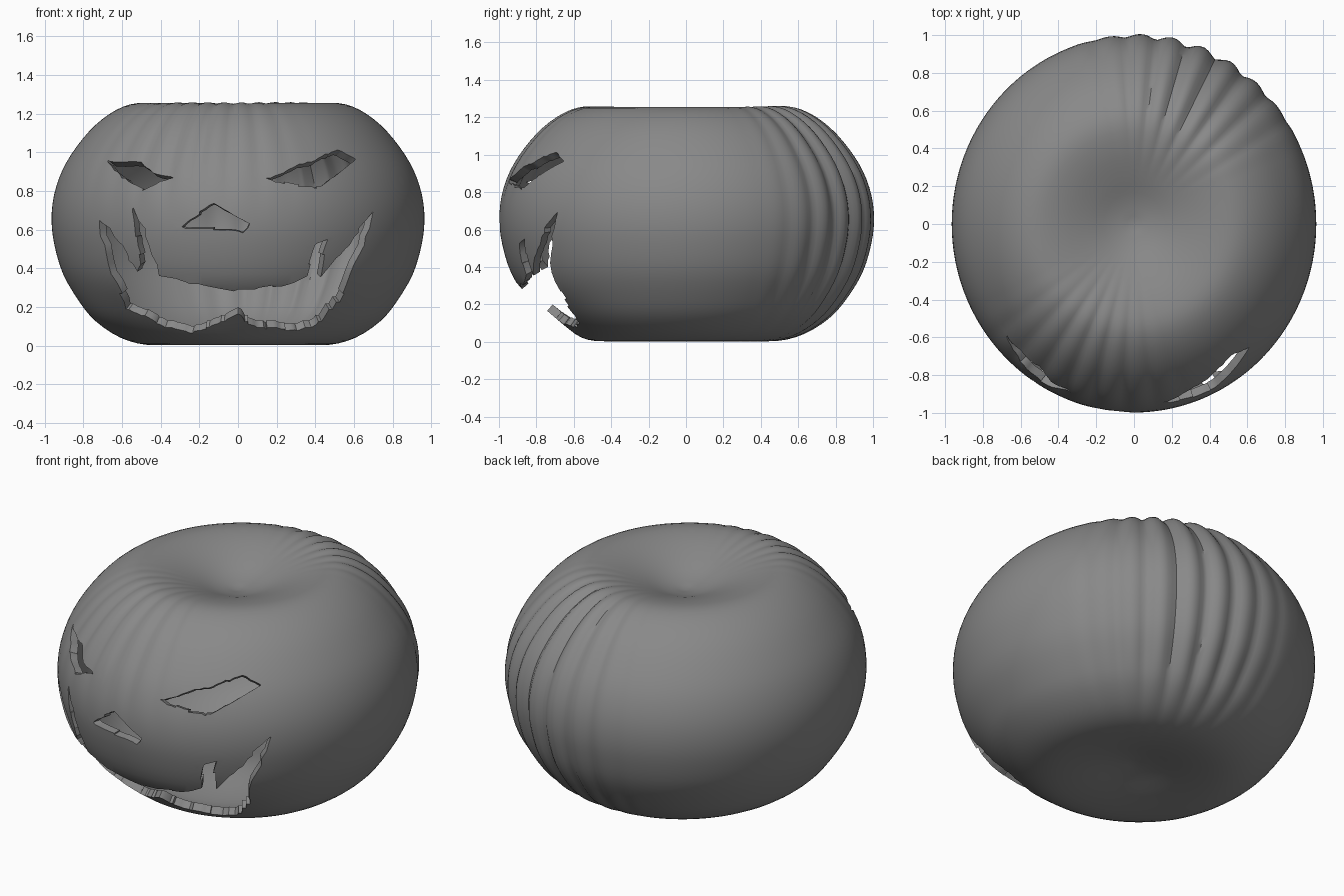
import bpy, bmesh, math, random
from mathutils import Vector

random.seed(4)
if "Cube" in bpy.data.objects:
    bpy.data.objects.remove(bpy.data.objects["Cube"])

GREY = (0.25, 0.25, 0.25, 1)
skin = bpy.data.materials.new("grey pumpkin skin")
skin.use_nodes = True
skin.diffuse_color = GREY
skin.node_tree.nodes["Principled BSDF"].inputs["Base Color"].default_value = GREY

# Half section from the bottom dimple to the top dimple: radius, height
SECTION = [(0, .06), (.12, .045), (.3, .012), (.47, .004), (.61, .042), (.735, .125), (.82, .225),
           (.905, .37), (.95, .52), (.965, .65), (.952, .78), (.908, .91), (.835, 1.03), (.74, 1.14),
           (.63, 1.22), (.52, 1.255), (.39, 1.24), (.25, 1.195), (.12, 1.145), (0, 1.12)]

# Openings seen from the front: x, z
RIGHT_EYE = [(-.68, .96), (-.51, .95), (-.415, .885), (-.3, .87), (-.38, .855), (-.48, .81), (-.585, .86)]
LEFT_EYE = [(.15, .865), (.37, .95), (.52, 1.015), (.61, .965), (.53, .9), (.4, .815), (.22, .845)]
NOSE = [(-.295, .615), (-.13, .74), (.06, .63), (.03, .59)]
MOUTH = [(-.72, .645), (-.665, .61), (-.52, .385), (-.51, .5), (-.545, .72), (-.47, .55), (-.405, .36),
         (-.275, .33), (-.12, .3), (0, .29), (.27, .315), (.36, .36), (.4, .525), (.465, .55), (.425, .35),
         (.555, .5), (.71, .71), (.66, .55), (.58, .37), (.53, .24), (.41, .11), (.27, .08), (.06, .11),
         (0, .165), (-.12, .11), (-.25, .07), (-.405, .11), (-.585, .2), (-.65, .37), (-.69, .52)]


def smooth_path(points, steps):
    """Catmull-Rom curve through the points."""
    p = [Vector(q) for q in points]
    p = [2 * p[0] - p[1]] + p + [2 * p[-1] - p[-2]]
    out = []
    for a, b, c, d in zip(p, p[1:], p[2:], p[3:]):
        for i in range(steps):
            t = i / steps
            out.append(.5 * (2 * b + (c - a) * t + (2 * a - 5 * b + 4 * c - d) * t * t
                             + (3 * b - a - 3 * c + d) * t ** 3))
    return out + [p[-2]]


def ramp(value, start, end):
    t = min(1, max(0, (value - start) / (end - start)))
    return t * t * (3 - 2 * t)


def window(angle, centre, width):
    """Offset from a compass angle, and a soft weight around it."""
    off = (angle - centre + 180) % 360 - 180
    return off, math.cos(math.radians(off * 90 / width)) ** 2 if abs(off) < width else 0


def ribs(angle, centre, width, spacing):
    """Rounded ribs with soft grooves, fading out sideways."""
    off, weight = window(angle, centre, width)
    return weight * (math.sqrt(math.cos(math.pi * off / spacing) ** 2 + .04) - .7)


def lathe(bm, path, sides):
    """Closed solid of revolution, ribbed at the back and on the upper front."""
    rings = []
    for r, z in path[1:-1]:
        back_fade = .042 * ramp(r, .25, .7) * ramp(z, -.05, .3)
        front_fade = .022 * ramp(r, .2, .6) * ramp(z, .6, 1.05)
        dent_fade = .085 * ramp(z, .32, .12) * ramp(r, .45, .7)
        ring = []
        for i in range(sides):
            a = 2 * math.pi * i / sides
            deg = math.degrees(a)
            k = 1 + back_fade * ribs(deg, 68, 48, 10) + front_fade * ribs(deg, -108, 50, 10)
            # The lower lip sits back a little
            lip = 1 - dent_fade * window(deg, -92, 70)[1]
            ring.append(bm.verts.new((r * k * lip * math.cos(a), r * k * lip * 1.034 * math.sin(a),
                                      .62 + (z - .62) * k)))
        rings.append(ring)
    low, high = [bm.verts.new((0, 0, p[1])) for p in (path[0], path[-1])]
    for i in range(sides):
        j = (i + 1) % sides
        bm.faces.new((low, rings[0][j], rings[0][i]))
        bm.faces.new((high, rings[-1][i], rings[-1][j]))
        for a, b in zip(rings, rings[1:]):
            bm.faces.new((a[i], a[j], b[j], b[i]))
    bmesh.ops.recalc_face_normals(bm, faces=bm.faces)


def ragged(outline, rough):
    """Outline with extra points shifted a little, like a knife cut."""
    pts = []
    for a, b in zip(outline, outline[1:] + outline[:1]):
        a, b = Vector(a), Vector(b)
        n = max(1, round((b - a).length / .07))
        pts.append(a)
        for i in range(1, n):
            shift = Vector((random.uniform(-1, 1), random.uniform(-1, 1))) * rough
            pts.append(a.lerp(b, i / n) + shift)
    return pts


def inside(x, z, pts):
    hit = False
    for a, b in zip(pts, pts[1:] + pts[:1]):
        if (a.y > z) != (b.y > z) and x < a.x + (z - a.y) * (b.x - a.x) / (b.y - a.y):
            hit = not hit
    return hit


def front_faces(bm, pts, margin):
    """Faces of the front wall within the bounds of some points."""
    x0, x1 = min(p.x for p in pts) - margin, max(p.x for p in pts) + margin
    z0, z1 = min(p.y for p in pts) - margin, max(p.y for p in pts) + margin
    found = []
    for f in bm.faces:
        c = f.calc_center_median()
        if c.y < -.3 and x0 < c.x < x1 and z0 < c.z < z1:
            found.append(f)
    return found


def carve(bm, outline, rough):
    """Slice the front wall along the outline and take out the middle."""
    pts = ragged(outline, rough)
    for a, b in zip(pts, pts[1:] + pts[:1]):
        faces = front_faces(bm, (a, b), .03)
        edges = {e for f in faces for e in f.edges}
        verts = {v for f in faces for v in f.verts}
        bmesh.ops.bisect_plane(bm, geom=list(verts) + list(edges) + faces, dist=.0005,
                               plane_co=(a.x, 0, a.y), plane_no=(b.y - a.y, 0, a.x - b.x))
    removed = []
    for f in front_faces(bm, pts, 0):
        c = f.calc_center_median()
        if inside(c.x, c.z, pts):
            removed.append(f)
    bmesh.ops.delete(bm, geom=removed, context="FACES")


# Pumpkin skin with its carved face
bm = bmesh.new()
lathe(bm, smooth_path(SECTION, 3), 240)
for outline, rough in [(RIGHT_EYE, .006), (LEFT_EYE, .006), (NOSE, .003), (MOUTH, .01)]:
    carve(bm, outline, rough)
mesh = bpy.data.meshes.new("pumpkin_shell")
bm.to_mesh(mesh)
bm.free()
mesh.materials.append(skin)
pumpkin = bpy.data.objects.new("pumpkin_shell", mesh)
bpy.context.collection.objects.link(pumpkin)

# Hollow wall thickness
wall = pumpkin.modifiers.new("wall", "SOLIDIFY")
wall.thickness = .045
wall.offset = -1
bpy.context.view_layer.objects.active = pumpkin
pumpkin.select_set(True)
bpy.ops.object.modifier_apply(modifier=wall.name)
bpy.ops.object.shade_smooth_by_angle(angle=math.radians(40))
